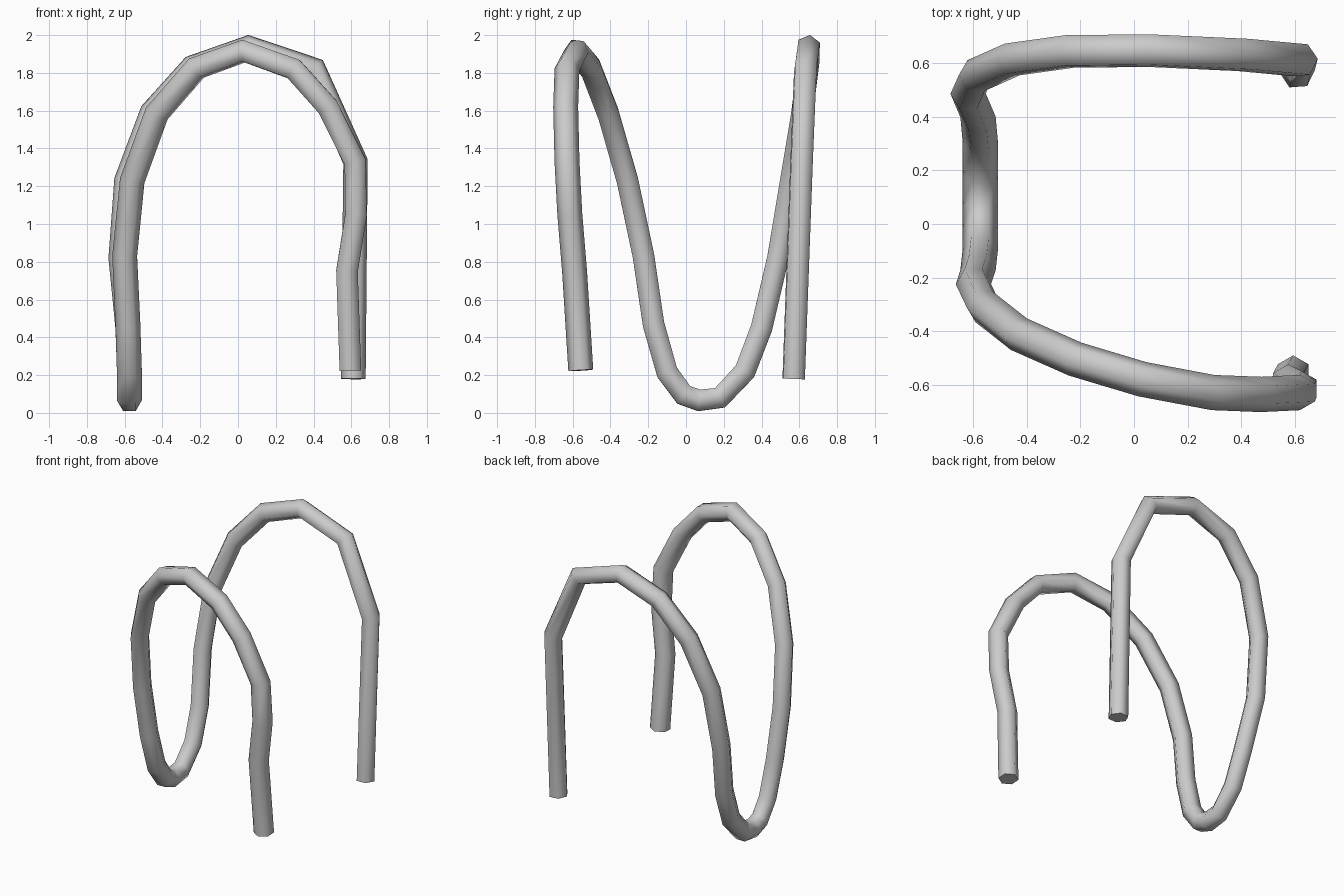
import bpy, bmesh, math
from mathutils import Vector

if "Cube" in bpy.data.objects:
    bpy.data.objects.remove(bpy.data.objects["Cube"])

SIDES, RADIUS = 6, 0.066

# centre line: front leg, front arch, low rear bend, back arch, back leg
PATH = [Vector(p) for p in (
    (0.595, -0.557, 0.225), (0.577, -0.59, 0.75), (0.625, -0.615, 1.05),
    (0.62, -0.63, 1.33), (0.475, -0.637, 1.62), (0.295, -0.63, 1.82),
    (0.03, -0.58, 1.915), (-0.22, -0.505, 1.825), (-0.43, -0.412, 1.585),
    (-0.56, -0.31, 1.23), (-0.60, -0.225, 0.83), (-0.583, -0.172, 0.47),
    (-0.575, -0.10, 0.215), (-0.575, -0.012, 0.095), (-0.575, 0.07, 0.066),
    (-0.575, 0.18, 0.08), (-0.575, 0.312, 0.22), (-0.583, 0.40, 0.45),
    (-0.62, 0.487, 0.82), (-0.59, 0.555, 1.23), (-0.455, 0.615, 1.59),
    (-0.24, 0.645, 1.83), (0.055, 0.648, 1.935), (0.405, 0.632, 1.82),
    (0.622, 0.612, 1.33), (0.61, 0.57, 0.18))]

# sweep a six-sided ring along the path without twisting it
bm = bmesh.new()
rings = []
normal, last = Vector((0, 1, 0)), None
for i, p in enumerate(PATH):
    before = (p - PATH[i - 1]).normalized() if i else Vector()
    after = (PATH[i + 1] - p).normalized() if i < len(PATH) - 1 else Vector()
    tangent = (before + after).normalized()
    if last is not None:
        normal = last.rotation_difference(tangent) @ normal
    normal = (normal - tangent * normal.dot(tangent)).normalized()
    side = tangent.cross(normal)
    last = tangent
    rings.append([bm.verts.new(p + RADIUS * (math.cos(a) * normal + math.sin(a) * side))
                  for a in (2 * math.pi * k / SIDES for k in range(SIDES))])
for a, b in zip(rings, rings[1:]):
    for k in range(SIDES):
        n = (k + 1) % SIDES
        bm.faces.new((a[k], a[n], b[n], b[k]))

# end caps
bm.faces.new(rings[0][::-1])
bm.faces.new(rings[-1])
bmesh.ops.recalc_face_normals(bm, faces=bm.faces)

mesh = bpy.data.meshes.new("bent_tube")
bm.to_mesh(mesh)
bm.free()
tube = bpy.data.objects.new("bent_tube", mesh)
bpy.context.collection.objects.link(tube)
bpy.context.view_layer.objects.active = tube
tube.select_set(True)
bpy.ops.object.shade_smooth_by_angle(angle=math.radians(70))
